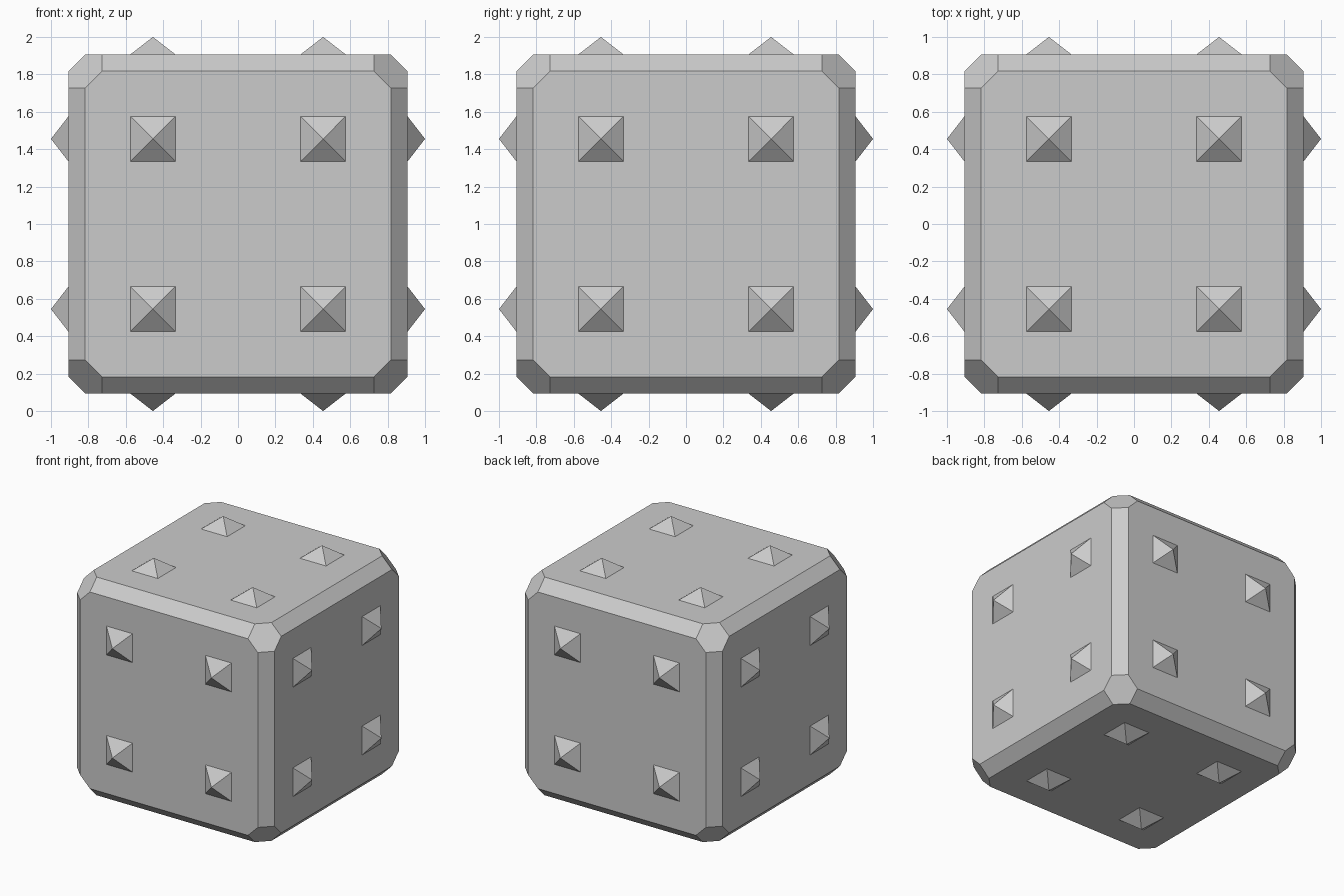
import bpy, bmesh
from itertools import permutations, product
from math import pi, sqrt
from mathutils import Matrix, Vector

if "Cube" in bpy.data.objects:
    bpy.data.objects.remove(bpy.data.objects["Cube"])

CENTRE = Vector((0, 0, 1))
FACE = 0.907           # half size of the body
BEVEL = 0.09           # chamfer step
SPIKE_POS = 0.455      # spike offset from the face centre
SPIKE_HALF = 0.12      # half width of a spike base


def make_object(name, bm):
    mesh = bpy.data.meshes.new(name)
    bm.to_mesh(mesh)
    bm.free()
    obj = bpy.data.objects.new(name, mesh)
    obj.location = CENTRE
    bpy.context.collection.objects.link(obj)
    return obj


# Chamfered body: hull of a cube with cut edges and hexagonal corners
bm = bmesh.new()
for p in permutations((FACE, FACE - BEVEL, FACE - 2 * BEVEL)):
    for s in product((-1, 1), repeat=3):
        bm.verts.new([a * b for a, b in zip(p, s)])
bmesh.ops.convex_hull(bm, input=bm.verts[:])
bmesh.ops.dissolve_limit(bm, angle_limit=0.02, verts=bm.verts[:], edges=bm.edges[:])
bmesh.ops.recalc_face_normals(bm, faces=bm.faces[:])
make_object("body", bm)

# Four square pyramids on each of the six sides
sides = {"right": (1, 0, 0), "left": (-1, 0, 0), "back": (0, 1, 0),
         "front": (0, -1, 0), "top": (0, 0, 1), "bottom": (0, 0, -1)}
height = 1 - FACE
for side, normal in sides.items():
    turn = Vector(normal).to_track_quat('Z', 'Y').to_matrix().to_4x4()
    bm = bmesh.new()
    for u, v in product((-SPIKE_POS, SPIKE_POS), repeat=2):
        place = Matrix.Translation((u, v, FACE + height / 2)) @ Matrix.Rotation(pi / 4, 4, 'Z')
        bmesh.ops.create_cone(bm, cap_ends=False, segments=4, radius1=SPIKE_HALF * sqrt(2),
                              radius2=0, depth=height, matrix=turn @ place)
    bmesh.ops.remove_doubles(bm, verts=bm.verts[:], dist=1e-4)
    bmesh.ops.recalc_face_normals(bm, faces=bm.faces[:])
    # Open pyramids: make sure the faces point outwards
    bm.normal_update()
    flipped = [f for f in bm.faces if f.normal.dot(Vector(normal)) < 0]
    if flipped:
        bmesh.ops.reverse_faces(bm, faces=flipped)
    make_object(side + "_spikes", bm)
